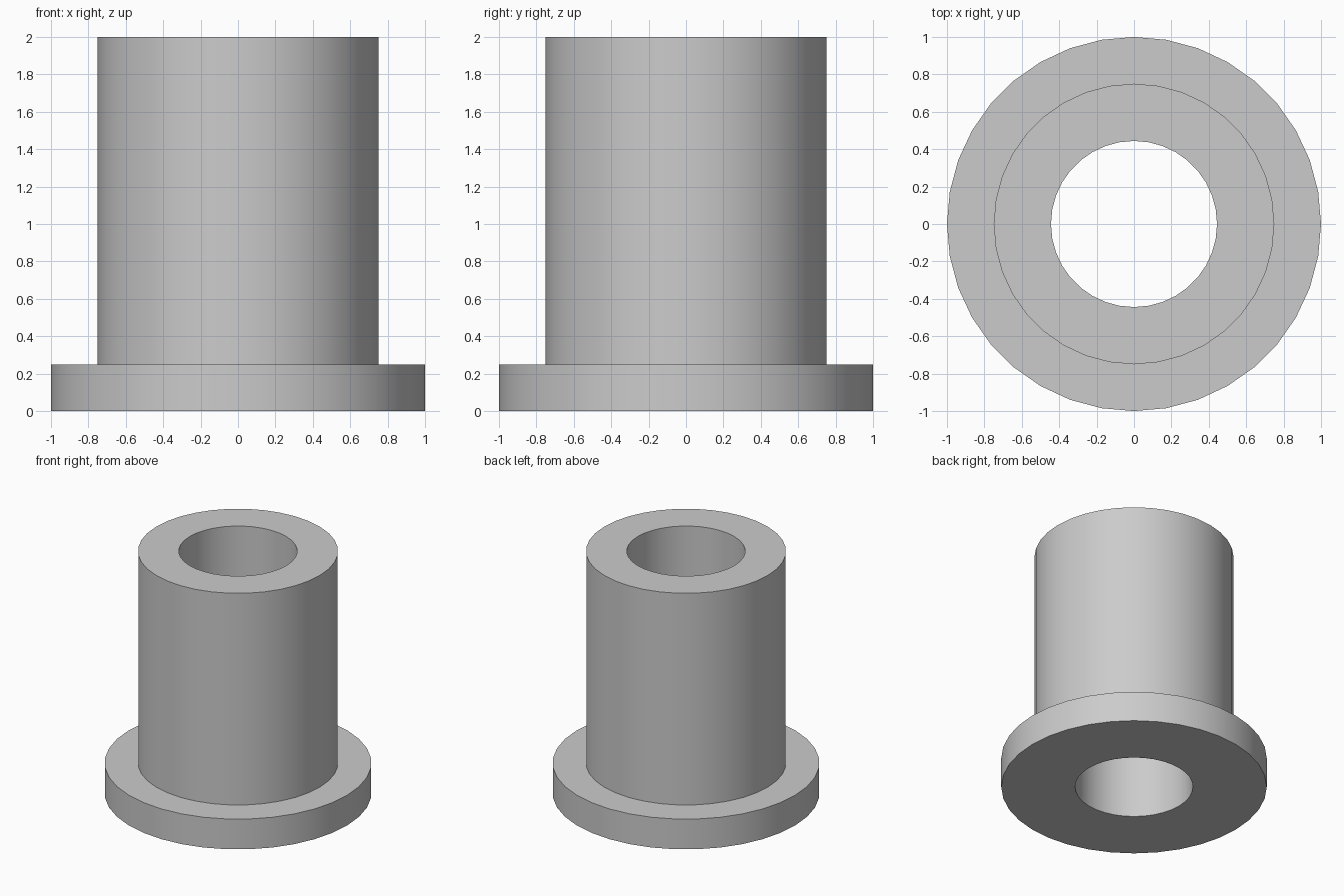
import bpy
import math
from mathutils import Matrix
import bmesh

SEGMENTS = 36
BORE, BARREL, FLANGE = 0.444, 0.75, 1.0
FLANGE_TOP, HEIGHT = 0.25, 2.0

cube = bpy.data.objects.get("Cube")
if cube:
    bpy.data.objects.remove(cube, do_unlink=True)

# Plain grey material
grey = bpy.data.materials.new("plain_grey")
grey.use_nodes = True
colour = (0.6, 0.6, 0.6, 1.0)
grey.diffuse_color = colour
grey.node_tree.nodes["Principled BSDF"].inputs["Base Color"].default_value = colour


def lathe(name, profile):
    """Spin a closed (radius, z) profile around the z axis."""
    bm = bmesh.new()
    rings = []
    for i in range(SEGMENTS):
        turn = Matrix.Rotation(math.tau * i / SEGMENTS, 3, "Z")
        rings.append([bm.verts.new(turn @ Matrix.Identity(3).col[0] * r
                                   + Matrix.Identity(3).col[2] * z)
                      for r, z in profile])
    count = len(profile)
    for i, ring in enumerate(rings):
        following = rings[(i + 1) % SEGMENTS]
        for j in range(count):
            k = (j + 1) % count
            bm.faces.new((ring[j], following[j], following[k], ring[k]))
    bmesh.ops.recalc_face_normals(bm, faces=bm.faces)
    mesh = bpy.data.meshes.new(name)
    bm.to_mesh(mesh)
    bm.free()
    mesh.materials.append(grey)
    obj = bpy.data.objects.new(name, mesh)
    bpy.context.collection.objects.link(obj)
    return obj


# Flanged sleeve with a through bore
sleeve = lathe("flanged_sleeve", [
    (BORE, 0), (FLANGE, 0), (FLANGE, FLANGE_TOP),
    (BARREL, FLANGE_TOP), (BARREL, HEIGHT), (BORE, HEIGHT),
])

# Smooth round walls, crisp rims
bpy.ops.object.select_all(action="DESELECT")
sleeve.select_set(True)
bpy.context.view_layer.objects.active = sleeve
bpy.ops.object.shade_smooth_by_angle(angle=math.radians(30))
